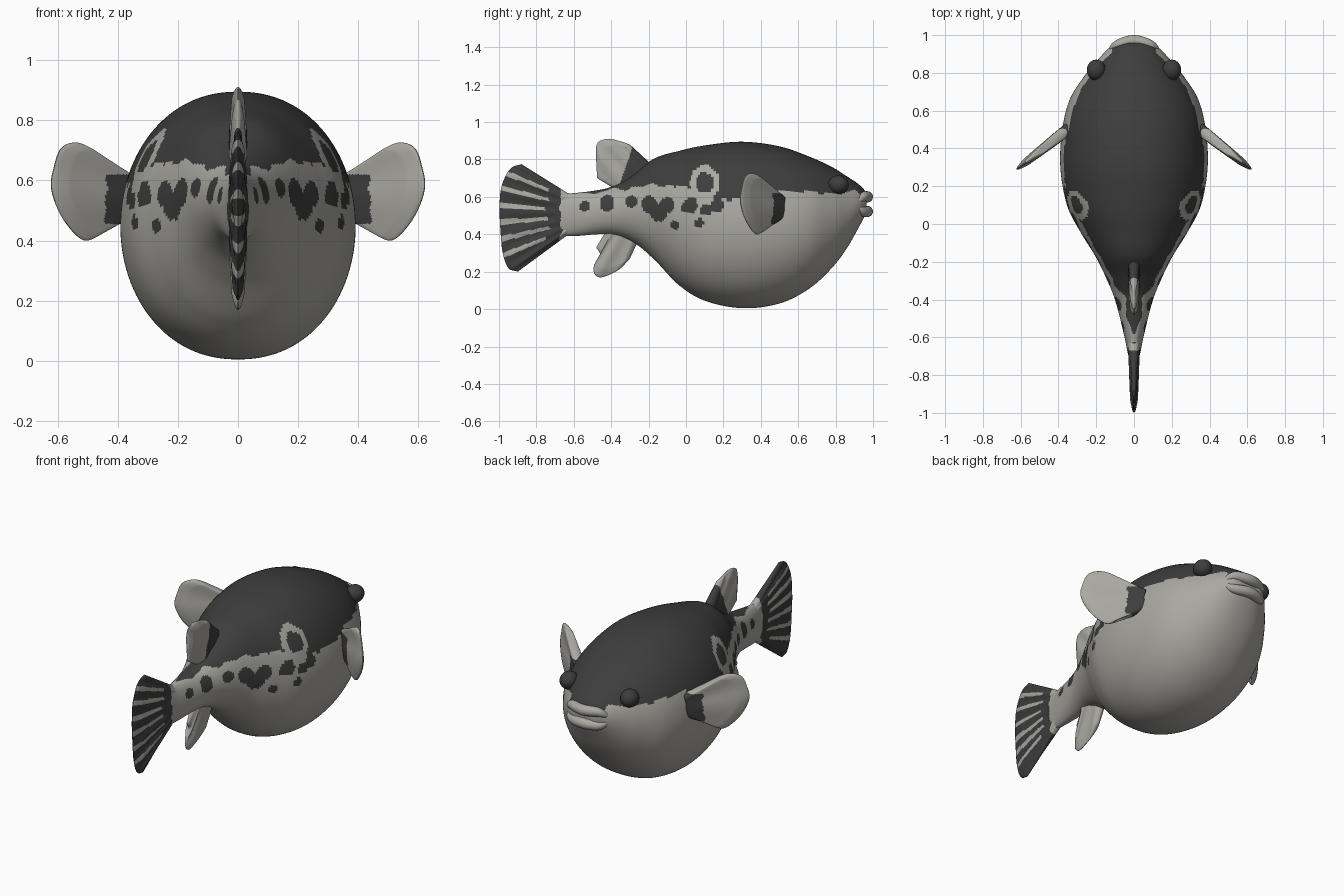
import bpy
import math
from mathutils import Vector, noise

if "Cube" in bpy.data.objects:
    bpy.data.objects.remove(bpy.data.objects["Cube"], do_unlink=True)


def material(name, colour):
    mat = bpy.data.materials.new(name)
    mat.use_nodes = True
    mat.diffuse_color = (*colour, 1)
    shader = mat.node_tree.nodes["Principled BSDF"]
    shader.inputs["Base Color"].default_value = (*colour, 1)
    shader.inputs["Roughness"].default_value = 0.8
    return mat


DARK, LIGHT = 0, 1
palette = [material("charcoal", (0.047, 0.047, 0.047)),
           material("pale grey", (0.40, 0.39, 0.355))]


def spline(points, count):
    """Sample a smooth curve through points of any dimension."""
    pts = [Vector(p) for p in points]
    pts = [2 * pts[0] - pts[1]] + pts + [2 * pts[-1] - pts[-2]]
    out = []
    for k in range(count):
        s = k / (count - 1) * (len(pts) - 3)
        i = min(int(s), len(pts) - 4)
        t = s - i
        a, b, c, d = pts[i:i + 4]
        m, n = (c - a) / 2, (d - b) / 2
        out.append(b + m * t + (3 * (c - b) - 2 * m - n) * t * t
                   + (2 * (b - c) + m + n) * t ** 3)
    return out


def finish(obj, rule):
    for mat in palette:
        obj.data.materials.append(mat)
    for face in obj.data.polygons:
        face.material_index = rule(*face.center)
    bpy.ops.object.select_all(action="DESELECT")
    obj.select_set(True)
    bpy.context.view_layer.objects.active = obj
    bpy.ops.object.shade_smooth_by_angle(angle=math.radians(50))


def loft(name, rings, rule):
    """Skin closed rings of equal length and close both ends with strips."""
    n = len(rings[0])
    faces = []
    for r in range(len(rings) - 1):
        for i in range(n):
            j = (i + 1) % n
            faces.append((r * n + i, r * n + j, (r + 1) * n + j, (r + 1) * n + i))
    last = (len(rings) - 1) * n
    for i in range(n // 2 - 1):
        strip = (i, n - 1 - i, n - 2 - i, i + 1)
        faces.append(strip)
        faces.append(tuple(last + k for k in reversed(strip)))
    mesh = bpy.data.meshes.new(name)
    mesh.from_pydata([v for ring in rings for v in ring], [], faces)
    import bmesh
    bm = bmesh.new()
    bm.from_mesh(mesh)
    bmesh.ops.recalc_face_normals(bm, faces=bm.faces)
    bm.to_mesh(mesh)
    bm.free()
    obj = bpy.data.objects.new(name, mesh)
    bpy.context.collection.objects.link(obj)
    finish(obj, rule)
    return obj


def fin(name, root, tip, thick, place, rule, ribs=0, steps=40, across=60):
    """Thin lens-shaped sheet stretched between a root and a tip curve."""
    root, tip = spline(root, across), spline(tip, across)
    rings = []
    for k in range(steps):
        v = k / (steps - 1)
        front, back = [], []
        for i in range(across):
            u = i / (across - 1)
            a, b = root[i].lerp(tip[i], v)
            edge = math.sqrt(min(1, 8 * u * (1 - u), 6 * (1 - v)))
            ripple = 1 + 0.3 * v * math.sin(u * ribs * math.tau)
            half = 0.002 + thick * (1 - 0.6 * v) * edge * ripple
            front.append(place(a, b, half))
            back.append(place(a, b, -half))
        rings.append(front + back[::-1])
    return loft(name, rings, rule)


# Colour pattern: dark back with a ragged edge, eyespots and loose spots
edge_line = spline([(-0.75, 0.60), (-0.5, 0.615), (-0.3, 0.65), (-0.15, 0.65),
                    (0, 0.66), (0.15, 0.60), (0.3, 0.59), (0.5, 0.62),
                    (0.65, 0.63), (0.8, 0.60), (0.9, 0.62), (1, 0.63)], 200)
spots = [(-0.54, 0.55, 0.025), (-0.42, 0.56, 0.04), (-0.29, 0.58, 0.035),
         (-0.2, 0.56, 0.045), (-0.15, 0.51, 0.045), (-0.1, 0.56, 0.04),
         (-0.06, 0.45, 0.025), (0.02, 0.55, 0.04), (0.07, 0.46, 0.028),
         (0.11, 0.53, 0.032), (0.17, 0.56, 0.03)]


def tail_colour(x, y, z):
    slope = (z - 0.51) / (-0.42 - y)
    jag = 0.02 * noise.noise((0, z * 25, 3))
    if y > -0.67 + jag:
        return LIGHT
    stripe = abs((slope / 0.16) % 1 - 0.5)
    return LIGHT if stripe < 0.17 and abs(slope) < 0.48 and y < -0.735 + 2 * jag else DARK


def body_colour(x, y, z):
    if y < -0.65:
        return tail_colour(x, y, z)
    ring = math.hypot((y - 0.1) / 0.075, (z - 0.675) / 0.09)
    if ring < 1.05:
        return LIGHT if ring > 0.62 else DARK
    wobble = noise.noise((y * 14, z * 14, 5))
    for sy, sz, radius in spots:
        if math.hypot(y - sy, z - sz) < radius * (1 + 0.5 * wobble):
            return DARK
    limit = min(edge_line, key=lambda p: abs(p[0] - y))[1]
    return DARK if z > limit + 0.035 * wobble else LIGHT


# Body: rows of (y, top, bottom, half width)
rows = [(-0.76, 0.60, 0.42, 0.012), (-0.68, 0.625, 0.395, 0.034),
        (-0.6, 0.62, 0.39, 0.05), (-0.41, 0.65, 0.40, 0.098),
        (-0.28, 0.72, 0.355, 0.15), (-0.17, 0.805, 0.265, 0.205),
        (-0.04, 0.845, 0.13, 0.285), (0.1, 0.875, 0.045, 0.355),
        (0.3, 0.895, 0.005, 0.39), (0.5, 0.87, 0.03, 0.38),
        (0.66, 0.815, 0.11, 0.34), (0.78, 0.76, 0.22, 0.265),
        (0.86, 0.71, 0.325, 0.2), (0.92, 0.67, 0.43, 0.145),
        (0.955, 0.635, 0.495, 0.1), (0.965, 0.61, 0.515, 0.07)]
SIDES = 144
body_rings = []
for y, top, bottom, width in spline(rows, 220):
    ring = []
    for k in range(SIDES):
        a = (k + 0.5) / SIDES * math.tau - math.pi / 2
        c = math.cos(a)
        ring.append((width * math.copysign(abs(c) ** 0.92, c), y,
                     (top + bottom) / 2 + (top - bottom) / 2 * math.sin(a)))
    body_rings.append(ring)
loft("body", body_rings, body_colour)


# Fins on the centre line
def upright(a, b, half):
    return (half, a, b)


fin("tail_fin", [(-0.6, 0.6), (-0.6, 0.51), (-0.6, 0.42)],
    [(-0.88, 0.775), (-0.94, 0.75), (-0.985, 0.66), (-0.997, 0.55),
     (-0.992, 0.42), (-0.98, 0.3), (-0.95, 0.22), (-0.9, 0.2)],
    0.03, upright, tail_colour, ribs=7, steps=70, across=110)
fin("dorsal_fin", [(-0.17, 0.76), (-0.26, 0.69), (-0.36, 0.63)],
    [(-0.3, 0.88), (-0.36, 0.9), (-0.42, 0.91), (-0.475, 0.885),
     (-0.48, 0.8), (-0.475, 0.7)], 0.03, upright,
    lambda x, y, z: DARK if y > -0.35 + (z - 0.68) * 0.35 else LIGHT, ribs=3)
fin("anal_fin", [(-0.24, 0.4), (-0.34, 0.44), (-0.42, 0.43)],
    [(-0.3, 0.27), (-0.36, 0.21), (-0.45, 0.17), (-0.49, 0.19),
     (-0.49, 0.24), (-0.46, 0.29), (-0.48, 0.33)], 0.03, upright,
    lambda x, y, z: LIGHT, ribs=3)


# Side fins, swept back from the widest part of the body
def side_fin_colour(x, y, z):
    reach = abs(x) + 0.015 * noise.noise((z * 20, 0, 1))
    return DARK if reach < 0.44 and 0.455 < z < 0.62 else LIGHT


# Eyes and mouth corners share the same left and right loop
for side, label in ((1, "left"), (-1, "right")):
    def swept(a, b, half, side=side):
        return (side * (a + 0.62 * half), 0.47 - 0.78 * (a - 0.39) + 0.79 * half, b)

    fin(label + "_side_fin", [(0.34, 0.61), (0.35, 0.55), (0.34, 0.48)],
        [(0.47, 0.69), (0.53, 0.725), (0.585, 0.71), (0.61, 0.65), (0.62, 0.57),
         (0.58, 0.47), (0.51, 0.4), (0.45, 0.435)], 0.03, swept,
        side_fin_colour, ribs=2)
    bpy.ops.mesh.primitive_uv_sphere_add(segments=32, ring_count=20, radius=1,
                                         location=(side * 0.2, 0.815, 0.665))
    eye = bpy.context.object
    eye.name = label + "_eye"
    eye.scale = (0.05, 0.055, 0.05)
    finish(eye, lambda x, y, z: DARK)

# Lips: tapered tubes bent around the snout
for name, middle, corner in (("upper_lip", 0.6, 0.57), ("lower_lip", 0.522, 0.545)):
    path = spline([(-0.135, 0.9, corner), (-0.09, 0.945, middle), (0, 0.97, middle),
                   (0.09, 0.945, middle), (0.135, 0.9, corner)], 40)
    tube = []
    for k, p in enumerate(path):
        radius = 0.008 + 0.022 * math.sin(math.pi * k / 39) ** 0.6
        out = Vector((p.x * 2, 0.3, 0)).normalized()
        tube.append([p + radius * (out * math.cos(a) + Vector((0, 0, math.sin(a))))
                     for a in (math.tau * j / 16 for j in range(16))])
    loft(name, tube, lambda x, y, z: LIGHT)
